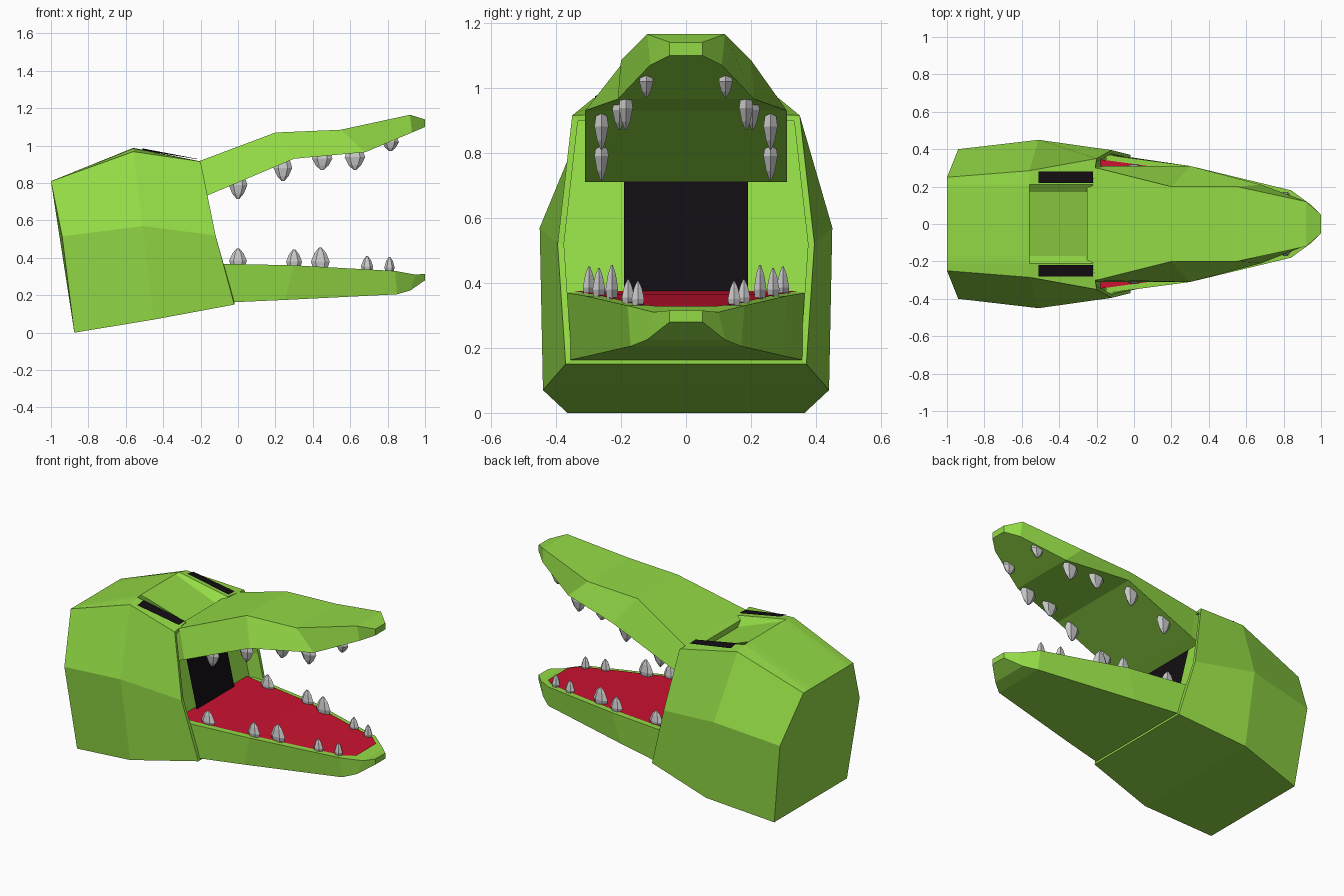
import bpy, bmesh, math
from mathutils import Vector

if "Cube" in bpy.data.objects:
    bpy.data.objects.remove(bpy.data.objects["Cube"])


def material(name, rgb):
    m = bpy.data.materials.new(name)
    m.diffuse_color = (*rgb, 1)
    m.use_nodes = True
    m.node_tree.nodes["Principled BSDF"].inputs["Base Color"].default_value = m.diffuse_color
    return m


GREEN = material("green", (0.29, 0.70, 0.06))
RED = material("red", (0.60, 0.006, 0.03))
BLACK = material("black", (0.006, 0.004, 0.006))


def finish(name, bm, mat=None):
    bmesh.ops.recalc_face_normals(bm, faces=bm.faces)
    me = bpy.data.meshes.new(name)
    bm.to_mesh(me)
    bm.free()
    ob = bpy.data.objects.new(name, me)
    bpy.context.collection.objects.link(ob)
    if mat:
        me.materials.append(mat)
    return ob


def loft(name, halves, mat):
    """Mirror each half section across y and skin the closed rings."""
    bm = bmesh.new()
    rings = []
    for half in halves:
        pts = list(half) + [(x, -y, z) for x, y, z in reversed(half)]
        rings.append([bm.verts.new(p) for p in pts])
    n = len(rings[0])
    for a, b in zip(rings, rings[1:]):
        for i in range(n):
            j = (i + 1) % n
            bm.faces.new((a[i], a[j], b[j], b[i]))
    bm.faces.new(rings[0])
    bm.faces.new(rings[-1])
    return finish(name, bm, mat)


def panel(name, pts, mat):
    bm = bmesh.new()
    bm.faces.new([bm.verts.new(p) for p in pts])
    return finish(name, bm, mat)


# Head: back, middle and front sections, then a lip stepping into the mouth
back = [(-.875, .365, .0), (-.94, .40, .515), (-1, .25, .81), (-1, .21, .81), (-1, .17, .81)]
middle = [(-.45, .365, .07), (-.45, .44, .07), (-.51, .45, .57), (-.56, .285, .968),
          (-.56, .21, .985), (-.56, .17, .988)]
front = [(-.02, .37, .15), (-.12, .395, .52), (-.2, .35, .915), (-.22, .21, .92), (-.25, .17, .87)]
middle = middle[1:]
lip = [(x, y * .95, .5 + (z - .5) * .96) for x, y, z in front]
inner = [(x - .1, y, z) for x, y, z in lip]
loft("head", [back, middle, front, lip, inner], GREEN)

# Dark throat at the back of the mouth
panel("throat", [(-.105 - (z - .15) * .235, y, z)
                 for y, z in ((-.19, .33), (.19, .33), (.19, .85), (-.19, .85))], BLACK)

# Eye slits on the brows
for side, label in ((1, "left"), (-1, "right")):
    panel(f"eye_slit_{label}", [(-.51, side * .22, .985), (-.51, side * .28, .975),
                                (-.22, side * .28, .928), (-.22, side * .22, .93)], BLACK)

# Upper jaw: (x, half width, z) along the top and bottom edges
upper_top = [(-.25, .30, .905), (-.2, .30, .92), (.2, .2, 1.07), (.55, .2, 1.085),
             (.92, .12, 1.165), (1, .05, 1.14)]
upper_low = [(-.22, .31, .71), (-.16, .31, .735), (.3, .31, .93), (.68, .21, .965),
             (.93, .11, 1.07), (1, .05, 1.1)]
loft("upper_jaw", list(zip(upper_low, upper_top)), GREEN)

# Lower jaw
lower_top = [(-.15, .37, .37), (.3, .31, .36), (.84, .18, .33), (.95, .10, .31), (1, .05, .315)]
lower_low = [(-.04, .36, .162), (.25, .30, .175), (.85, .17, .205), (.92, .12, .225), (1, .05, .28)]
loft("lower_jaw", list(zip(lower_low, lower_top)), GREEN)

# Red mouth floor, inset from the jaw rim
floor = [(-.18, .345, .375), (.3, .28, .364), (.84, .15, .334), (.9, .10, .328)]
bm = bmesh.new()
rows = [[bm.verts.new((x, s * w, z)) for s in (-1, 1)] for x, w, z in floor]
for a, b in zip(rows, rows[1:]):
    bm.faces.new((a[0], b[0], b[1], a[1]))
ob = finish("mouth_floor", bm, RED)


def tooth(name, base, tip_z, width, depth):
    """Six-sided tooth: narrow root, bulge, shoulder and blunt point."""
    bm = bmesh.new()
    x, y, z = base
    h = tip_z - z
    rings = []
    for t, r in ((0, .75), (.35, 1), (.75, .62), (1, .14)):
        rings.append([bm.verts.new((x + math.cos(a) * r * width / 2,
                                    y + math.sin(a) * r * depth / 2, z + h * t))
                      for a in (math.pi / 3 * k for k in range(6))])
    for a, b in zip(rings, rings[1:]):
        for i in range(6):
            j = (i + 1) % 6
            bm.faces.new((a[i], a[j], b[j], b[i]))
    bm.faces.new(rings[0])
    bm.faces.new(rings[-1])
    finish(name, bm)


# Teeth: x, half spacing, root z, tip z, width
upper_teeth = [(0, .26, .83, .715, .10), (.24, .26, .92, .81, .10), (.45, .205, .965, .87, .11),
               (.625, .185, .975, .87, .11), (.815, .122, 1.045, .97, .09)]
lower_teeth = [(0, .298, .35, .45, .095), (.3, .268, .345, .445, .085), (.44, .228, .34, .455, .10),
               (.69, .178, .325, .41, .065), (.81, .148, .32, .405, .055)]
for row, teeth, depth in (("upper", upper_teeth, .05), ("lower", lower_teeth, .045)):
    for i, (x, y, z, tip, w) in enumerate(teeth):
        for s, label in ((1, "left"), (-1, "right")):
            tooth(f"{row}_tooth_{label}_{i + 1}", (x, s * y, z), tip, w, depth)
